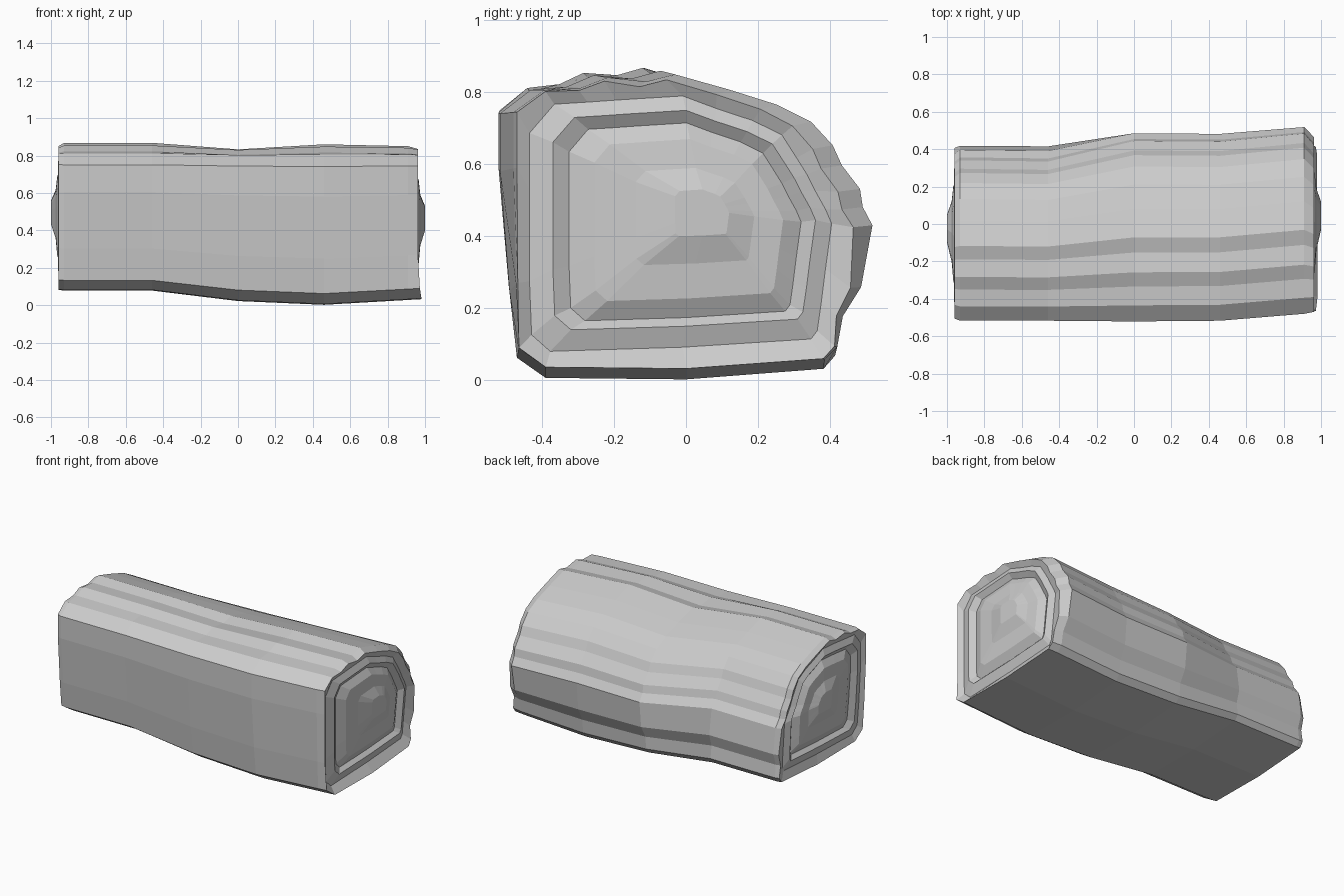
import bpy

cube = bpy.data.objects.get("Cube")
if cube:
    bpy.data.objects.remove(cube, do_unlink=True)

wood = bpy.data.materials.new("plain_grey")
wood.use_nodes = True
grey = (0.6, 0.6, 0.6, 1)
wood.diffuse_color = grey
wood.node_tree.nodes["Principled BSDF"].inputs["Base Color"].default_value = grey

# Rough bark outline and smoother growth ring outline, as (y, z)
BARK = [(-.465, .09), (-.39, .036), (0, .032), (.385, .06), (.42, .095), (.435, .18),
        (.485, .26), (.515, .43), (.488, .48), (.48, .53), (.43, .595), (.405, .65),
        (.345, .715), (.25, .762), (.12, .803), (-.03, .845), (-.11, .825), (-.215, .838),
        (-.29, .81), (-.39, .805), (-.475, .745), (-.475, .59), (-.47, .27)]
RING = [(-.365, .17), (-.32, .13), (0, .14), (.31, .16), (.325, .18), (.335, .25),
        (.345, .33), (.36, .44), (.345, .475), (.32, .52), (.30, .56), (.275, .60),
        (.24, .655), (.17, .69), (.08, .72), (0, .75), (-.08, .745), (-.16, .74),
        (-.23, .735), (-.31, .73), (-.37, .66), (-.37, .52), (-.37, .3)]


def bounds(pts):
    ys, zs = zip(*pts)
    return min(ys), max(ys), min(zs), max(zs)


def fit(pts, box):
    """Stretch an outline to fill a box (y low, y high, z low, z high)."""
    a, b, c, d = bounds(pts)
    return [(box[0] + (y - a) / (b - a) * (box[1] - box[0]),
             box[2] + (z - c) / (d - c) * (box[3] - box[2])) for y, z in pts]


def bend(pts, front, back, low, high):
    """Lean the front and back walls over a fixed base, and shift base and top."""
    a, b, c, d = bounds(BARK)
    out = []
    for y, z in pts:
        t, u = (y - a) / (b - a), (z - c) / (d - c)
        lean = min(1, u * 1.7)
        out.append((y + lean * (front * (1 - t) + back * t),
                    z + low * (1 - u) + high * u * min(1, 2.6 * t)))
    return out


def loft(name, sections, cap=False, flip=False):
    """Join sections of (x, y, z) points into a faceted skin."""
    n = len(BARK)
    verts = [p for section in sections for p in section]
    faces = []
    for s in range(len(sections) - 1):
        for i in range(n):
            j = (i + 1) % n
            faces.append((s * n + i, s * n + j, (s + 1) * n + j, (s + 1) * n + i))
    if cap:
        faces.append(tuple(range(len(verts) - n, len(verts))))
    if flip:
        faces = [f[::-1] for f in faces]
    mesh = bpy.data.meshes.new(name)
    mesh.from_pydata(verts, [], faces)
    mesh.materials.append(wood)
    obj = bpy.data.objects.new(name, mesh)
    bpy.context.collection.objects.link(obj)


def at(x, pts):
    return [(x, y, z) for y, z in pts]


# Rims of the two ends; the left one flares slightly at its foot
left_rim = [(.962 + .02 * max(0, 1 - 8 * (z - .03)), y, z)
            for y, z in bend(BARK, .005, -.06, 0, -.01)]
right_rim = at(-.96, bend(BARK, -.03, -.17, .05, .005))

# Bark: the outline leans and swells along the log
stations = [(-.93, -.042, -.143, .046, .023), (-.46, -.042, -.15, .046, .023),
            (0, -.046, -.036, -.01, -.012), (.46, -.042, -.04, -.03, .015),
            (.91, -.005, .004, -.004, .005)]
loft("bark", [right_rim] + [at(x, bend(BARK, *s)) for x, *s in stations] + [left_rim])

# Cut ends: ridges and grooves stepping up to the raised heart
steps = [(.942, (-.435, .405, .08, .79)), (.962, (-.37, .36, .14, .75)),
         (.938, (-.325, .32, .165, .715)), (.966, (-.255, .27, .22, .67)),
         (.975, (-.14, .19, .32, .59)), (1.0, (-.03, .12, .40, .53))]


def cut_end(name, side, rim, shifts):
    rings = [at(side * x, bend(fit(RING, box), *shifts)) for x, box in steps]
    loft(name, [rim] + rings, cap=True, flip=side < 0)


cut_end("left_cut_end", 1, left_rim, (0, 0, 0, 0))
cut_end("right_cut_end", -1, right_rim, (-.035, -.11, .05, .015))
